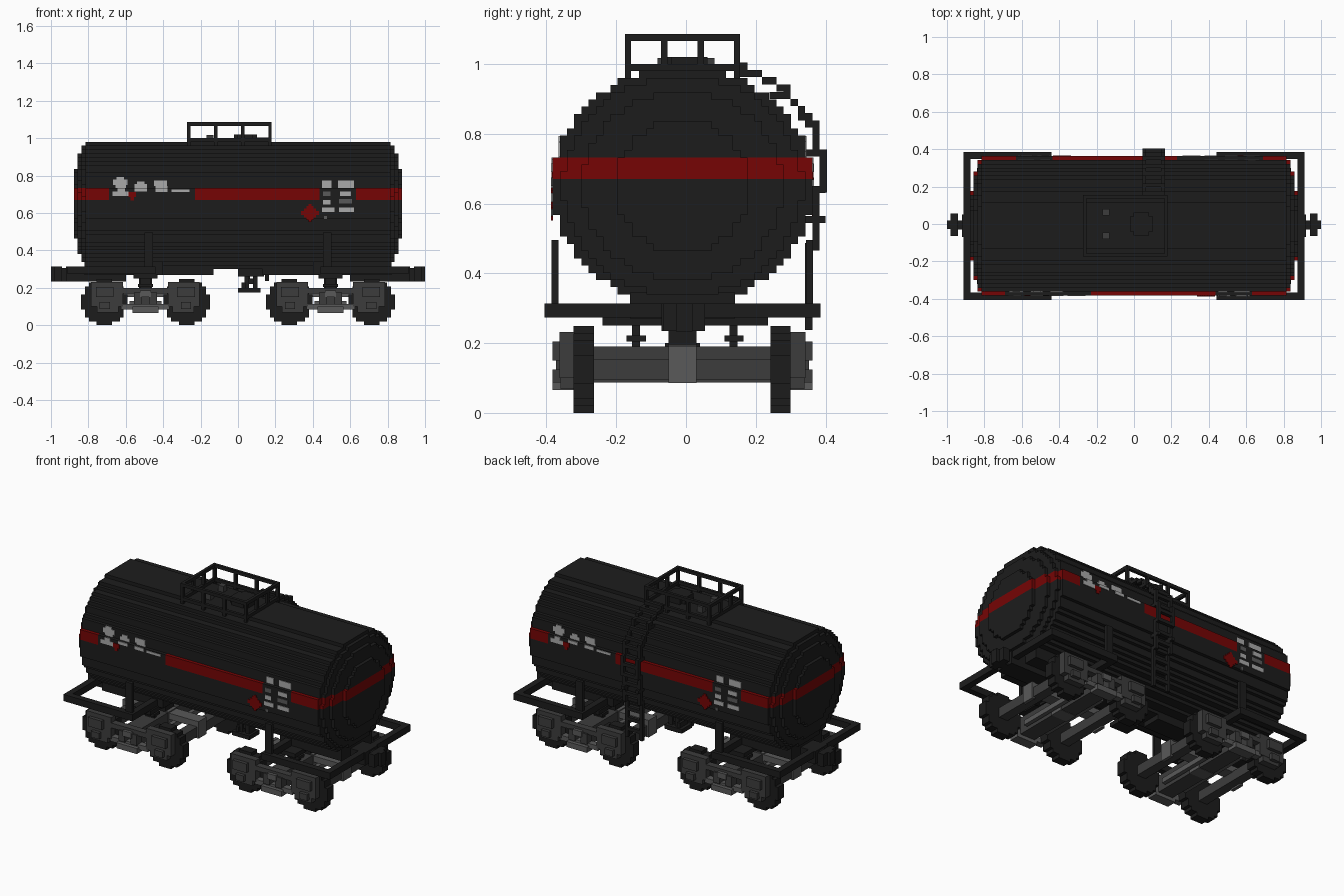
import bpy, bmesh, math
from mathutils import Vector

if "Cube" in bpy.data.objects:
    bpy.data.objects.remove(bpy.data.objects["Cube"], do_unlink=True)

U = 0.0207                # block size
YC, ZC = -0.01, 0.65      # tank axis


def material(name, r, g, b):
    m = bpy.data.materials.new(name)
    m.use_nodes = True
    m.diffuse_color = (r, g, b, 1)
    bsdf = m.node_tree.nodes["Principled BSDF"]
    bsdf.inputs["Base Color"].default_value = (r, g, b, 1)
    bsdf.inputs["Roughness"].default_value = 0.8
    return m


MATS = [material("black", .012, .012, .012), material("dark_grey", .046, .046, .046),
        material("mid_grey", .1, .1, .1), material("light_grey", .4, .4, .4),
        material("red", .18, .0015, .0015)]
BLACK, DARK, MID, LIGHT, RED = range(5)


def finish(name, bm):
    bmesh.ops.recalc_face_normals(bm, faces=bm.faces)
    me = bpy.data.meshes.new(name)
    bm.to_mesh(me)
    bm.free()
    for m in MATS:
        me.materials.append(m)
    bpy.context.collection.objects.link(bpy.data.objects.new(name, me))


def add_box(bm, x0, x1, y0, y1, z0, z1, mat=BLACK):
    vs = bmesh.ops.create_cube(bm, size=1)["verts"]
    for v in vs:
        v.co = (x1 if v.co.x > 0 else x0, y1 if v.co.y > 0 else y0, z1 if v.co.z > 0 else z0)
    for f in {f for v in vs for f in v.link_faces}:
        f.material_index = mat


def boxes(name, items):
    bm = bmesh.new()
    for b in items:
        add_box(bm, *b)
    finish(name, bm)


def stepped_disc(a, b):
    """Outline of an ellipse made of square blocks; a and b are half sizes in blocks."""
    right = []
    for k in range(-int(b), int(b)):
        w = round(a * math.sqrt(1 - ((k + .5) / b) ** 2)) * U
        if right and abs(right[-1][0] - w) < 1e-6:
            right[-1] = (w, (k + 1) * U)
        else:
            right += [(w, k * U), (w, (k + 1) * U)]
    return right + [(-y, z) for y, z in reversed(right)]


def extrude(bm, outline, place, along):
    f = bm.faces.new([bm.verts.new(place(a, b)) for a, b in outline])
    res = bmesh.ops.extrude_face_region(bm, geom=[f], use_keep_orig=True)
    verts = [g for g in res["geom"] if isinstance(g, bmesh.types.BMVert)]
    bmesh.ops.translate(bm, verts=verts, vec=Vector(along))


# Tank: stepped barrel with three shrinking layers on each end
bm = bmesh.new()
extrude(bm, stepped_disc(18, 16.5), lambda a, b: (-.815, YC + a, ZC + b), (1.63, 0, 0))
for s in (-1, 1):
    for ra, rb, x0, x1 in ((16.6, 15.3, .815, .836), (14, 13, .836, .857), (9.3, 9.3, .857, .878)):
        extrude(bm, stepped_disc(ra, rb), lambda a, b: (s * x0, YC + a, ZC + b),
                (s * (x1 - x0), 0, 0))
# Red band, broken on each side where the markings sit
B0, B1 = ZC + U, ZC + 4 * U
cuts = [((0, 0, z), (0, 0, 1)) for z in (B0, B1)]
cuts += [((s * x, 0, 0), (1, 0, 0)) for s in (-1, 1) for x in (.23, .435, .63, .69)]
cuts.append(((0, YC, 0), (0, 1, 0)))
for co, no in cuts:
    bmesh.ops.bisect_plane(bm, geom=bm.verts[:] + bm.edges[:] + bm.faces[:],
                           plane_co=co, plane_no=no, dist=1e-6)
for f in bm.faces:
    c = f.calc_center_median()
    x = c.x if c.y < YC else -c.x
    gap = -.69 < x < -.23 or .435 < x < .63
    if B0 - 1e-4 < c.z < B1 + 1e-4 and not gap:
        f.material_index = RED
finish("tank", bm)

# Painted markings: thin plates, repeated on the back turned half round
marks = [(-.65, -.61, .78, .794, LIGHT), (-.668, -.59, .75, .78, LIGHT),
         (-.655, -.6, .735, .75, LIGHT), (-.645, -.605, .715, .735, LIGHT),
         (-.67, -.585, .69, .715, LIGHT),
         (-.54, -.5, .755, .77, LIGHT), (-.553, -.487, .715, .755, LIGHT),
         (-.45, -.38, .745, .775, LIGHT), (-.44, -.378, .713, .745, LIGHT),
         (-.355, -.26, .713, .727, LIGHT), (-.585, -.545, .685, .713, RED),
         (-.575, -.555, .668, .685, RED),
         (.45, .5, .735, .775, LIGHT), (.535, .62, .735, .775, LIGHT),
         (.455, .495, .69, .715, MID), (.545, .605, .69, .715, LIGHT),
         (.455, .495, .645, .67, LIGHT), (.54, .61, .65, .675, MID),
         (.45, .515, .605, .63, LIGHT), (.54, .62, .605, .63, LIGHT),
         (.46, .475, .565, .585, MID)]
marks += [(.385 - w, .385 + w, .6 - h, .6 + h, RED)
          for w, h in ((.048, .011), (.033, .024), (.018, .037), (.008, .048))]
items = []
for i, (x0, x1, z0, z1, m) in enumerate(marks):
    for lo, hi, half in ((z0, min(z1, B1), 18 * U), (max(z0, B1), z1, 17 * U)):
        if hi - lo > 1e-4:
            t = half + .003 + i * .00005
            items += [(x0, x1, YC - t, YC - half + .002, lo, hi, m),
                      (-x1, -x0, YC + half - .002, YC + t, lo, hi, m)]
boxes("markings", items)

# Walkway railing on top
X0, X1, Y0, Y1 = -.272, .18, -.175, .155
xs = [X0 + i * (X1 - X0 - .018) / 3 for i in range(4)]
ys = [Y0 + i * (Y1 - Y0 - .018) / 3 for i in range(4)]
items = []
for z0, z1 in ((.98, 1.0), (1.066, 1.086)):
    items += [(X0, X1, y, y + .018, z0, z1) for y in (Y0, Y1 - .018)]
    items += [(x, x + .018, Y0, Y1, z0, z1) for x in (X0, X1 - .018)]
items += [(x, x + .018, y, y + .018, .94, 1.07) for x in xs for y in (ys[0], ys[3])]
items += [(x, x + .018, y, y + .018, .975, 1.07) for x in (xs[0], xs[3]) for y in ys[1:3]]
boxes("top_railing", items)

# Hatch and valves
bm = bmesh.new()
extrude(bm, stepped_disc(3.3, 3.3), lambda a, b: (.04 + a, b, .97), (0, 0, .05))
for y in (-.063, .063):
    add_box(bm, -.168, -.132, y - .018, y + .018, .97, 1.018, DARK)
finish("hatch_and_valves", bm)

# Ladder stepping down over the back side, on stand-off brackets
path = [Vector(p) for p in ((.16, .985), (.2, .97), (.25, .95), (.29, .915), (.33, .87),
                            (.37, .81), (.374, .755), (.395, .74), (.395, .64), (.374, .62),
                            (.374, .48), (.352, .46), (.352, .235))]
cells = []
for a, b in zip(path, path[1:]):
    n = max(1, round((b - a).length / .01))
    for i in range(n):
        p = a.lerp(b, i / n)
        cell = (round(p.x / U) * U, round(p.y / U) * U)
        if cell not in cells:
            cells.append(cell)
h = U / 2
items = [(x, x + .02, y - h, y + h, z - h, z + h) for y, z in cells for x in (.045, .145)]
items += [(.045, .165, y - h, y + h, z - h, z + h) for y, z in cells[::3]]
items += [(x, x + .02, .33, .4, z, z + .02) for x in (.045, .145) for z in (.545, .63, .735)]
items += [(x, x + .02, .24, .29, .9, .92) for x in (.045, .145)]
boxes("ladder", items)

# Underframe: end beams, side rails, posts, sill, saddles and couplers
items = []
for s in (-1, 1):
    def sx(x0, x1, *r):
        items.append((min(s * x0, s * x1), max(s * x0, s * x1)) + r)
    sx(.873, .912, -.405, .385, .273, .314)
    sx(.44, .48, -.39, .37, .273, .314)
    for y in (-.405, .347):
        sx(.44, .91, y, y + .038, .273, .314)
    for y in (-.386, .344):
        sx(.455, .5, y, y + .02, .3, .495)
    sx(.6, .92, -.07, .05, .235, .314)
    sx(.13, .6, -.07, .05, .27, .325)
    sx(.4, .82, -.16, .14, .27, .345)
    sx(.43, .56, -.24, .235, .25, .275)
    for y in (-.17, .11):
        sx(.455, .535, y, y + .055, .205, .222)
        sx(.465, .525, y + .015, y + .038, .19, .25)
    sx(.46, .53, -.05, .03, .19, .275)
    sx(.91, .945, -.03, .02, .235, .305)
    sx(.94, .98, -.065, .055, .235, .314)
    sx(.975, 1.0, -.028, .018, .233, .314)
items.append((-.14, .14, -.07, .05, .3, .33))
boxes("underframe", items)

# Outlet valve under the middle
boxes("outlet_valve", [(0, .12, -.06, .04, .175, .2), (.035, .06, -.04, .02, .19, .31),
                       (.08, .105, -.04, .02, .19, .31), (0, .14, -.05, .03, .26, .31),
                       (.055, .085, -.03, .01, .22, .25), (.02, .04, -.05, .03, .19, .23)])

# Bogies: wheels, axles, bolster and side frames
for label, c in (("left", .495), ("right", -.495)):
    bm = bmesh.new()
    for d in (-.22, .22):
        for y in (-.322, .242):
            extrude(bm, stepped_disc(6, 6), lambda a, b: (c + d + a, y, .1245 + b),
                    (0, .058, 0))
    finish(label + "_wheels", bm)
    items = [(c - .05, c + .05, -.33, .305, .087, .19, DARK),
             (c - .055, c + .055, -.05, .03, .085, .195, MID),
             (c - .25, c + .25, -.048, .028, .15, .188, MID)]
    for s in (-1, 1):
        def bx(d0, d1, *r):
            items.append((c + min(s * d0, s * d1), c + max(s * d0, s * d1)) + r)
        bx(.19, .25, -.27, .25, .095, .155, DARK)       # axle
        bx(.24, .26, -.05, .03, .085, .19, MID)         # axle bracket
        bx(.06, .085, -.25, .23, .1, .13, MID)          # brake beam
        for o in (-1, 1):
            def side(d0, d1, t0, t1, z0, z1, m):
                a, b = sorted((YC + o * t0, YC + o * t1))
                bx(d0, d1, a, b, z0, z1, m)
            side(.12, .29, .31, .352, .1, .232, DARK)   # axle box
            side(.145, .26, .31, .35, .068, .1, DARK)
            side(.17, .265, .35, .373, .15, .205, DARK)
            side(.19, .245, .35, .372, .087, .125, DARK)
            side(0, .14, .31, .352, .17, .2, DARK)      # top bar
            side(0, .13, .31, .35, .085, .115, MID)     # lower bar
            side(.02, .062, .31, .362, .11, .175, DARK)  # springs
            side(0, .07, .31, .373, .066, .1, MID)
            side(0, .03, .35, .37, .15, .185, MID)
    boxes(label + "_bogie_frame", items)
